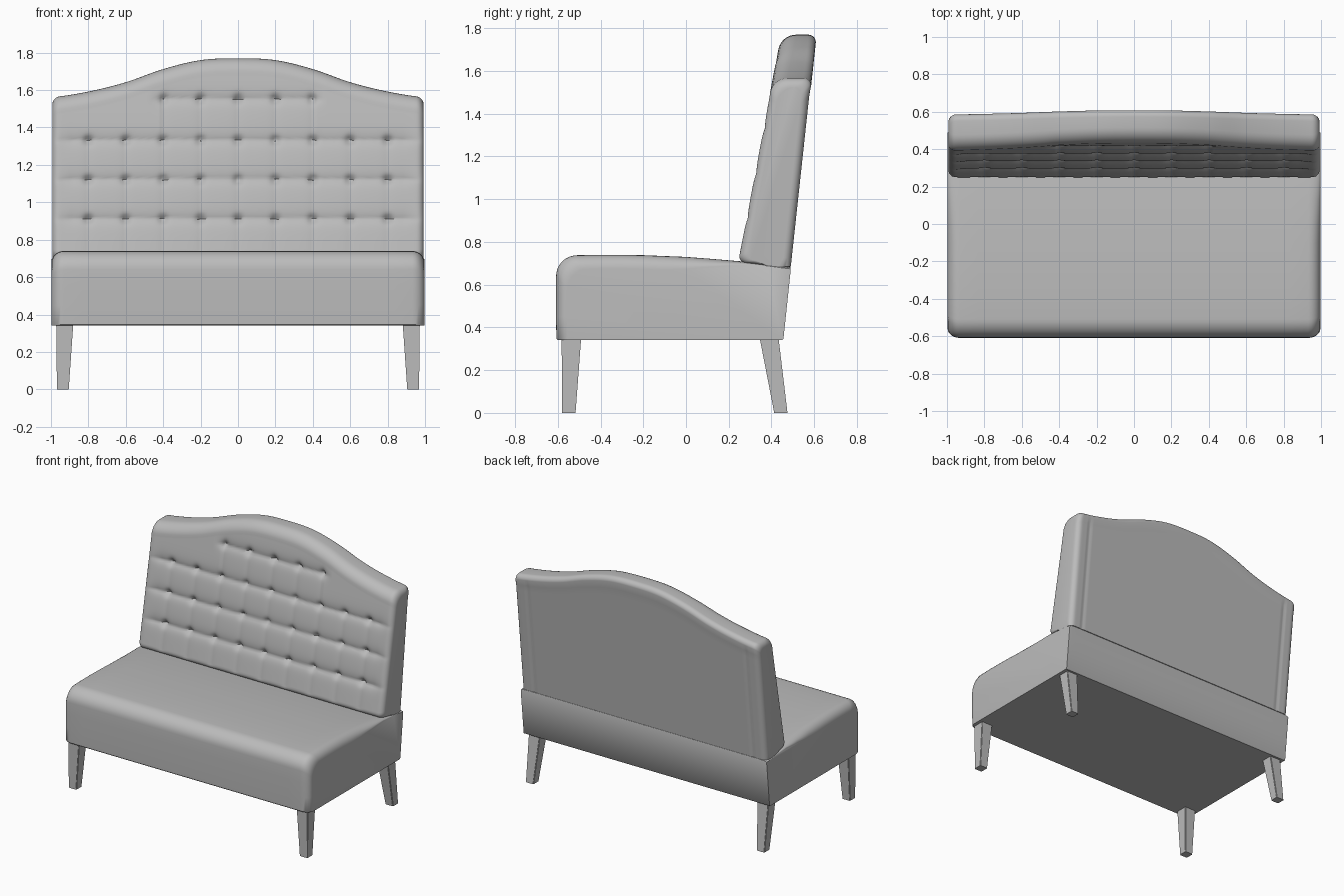
import bpy, bmesh, math

if "Cube" in bpy.data.objects:
    bpy.data.objects.remove(bpy.data.objects["Cube"])

grey = bpy.data.materials.new("grey upholstery")
grey.diffuse_color = (0.5, 0.5, 0.5, 1)
grey.use_nodes = True
grey.node_tree.nodes["Principled BSDF"].inputs["Base Color"].default_value = grey.diffuse_color


def finish(name, bm, angle):
    bmesh.ops.recalc_face_normals(bm, faces=bm.faces)
    me = bpy.data.meshes.new(name)
    bm.to_mesh(me)
    bm.free()
    me.materials.append(grey)
    ob = bpy.data.objects.new(name, me)
    bpy.context.collection.objects.link(ob)
    bpy.ops.object.select_all(action='DESELECT')
    ob.select_set(True)
    bpy.context.view_layer.objects.active = ob
    bpy.ops.object.shade_smooth_by_angle(angle=math.radians(angle))
    return ob


def stations(half, r, step):
    """(x, inset) pairs along the width, with rounded ends of radius r."""
    n = round(2 * (half - r) / step)
    mid = [(-half + r + 2 * (half - r) * i / n, 0) for i in range(n + 1)]
    arc = [math.pi / 2 * k / 6 for k in range(1, 7)]
    end = [(half - r + r * math.sin(a), r * (1 - math.cos(a))) for a in arc]
    return [(-x, d) for x, d in reversed(end)] + mid + [*end]


def loft(name, half, r, step, section, angle):
    """Skin closed (y, z) sections along x and cap both ends."""
    bm = bmesh.new()
    rings = [[bm.verts.new((x, y, z)) for y, z in section(x, d)]
             for x, d in stations(half, r, step)]
    for a, b in zip(rings, rings[1:]):
        for i in range(len(a)):
            j = (i + 1) % len(a)
            bm.faces.new((a[i], a[j], b[j], b[i]))
    bm.faces.new(rings[0])
    bm.faces.new(rings[-1])
    return finish(name, bm, angle)


def corner(cy, cz, ry, rz, a0, a1, n):
    """Elliptic corner points, angles in degrees."""
    return [(cy + ry * math.cos(t), cz + rz * math.sin(t))
            for t in (math.radians(a0 + (a1 - a0) * k / n) for k in range(n + 1))]


# Seat: crowned top, rounded front and side edges
def seat_section(x, d):
    pts = [(-0.60, 0.34), (-0.606, 0.346), (-0.609, 0.45), (-0.608, 0.56)]
    pts += corner(-0.508, 0.64, 0.1, 0.098, 180, 90, 9)
    pts += [(-0.4, 0.74), (-0.3, 0.74), (-0.2, 0.738), (-0.1, 0.734), (0, 0.73),
            (0.13, 0.72), (0.26, 0.709), (0.38, 0.694), (0.488, 0.682),
            (0.49, 0.676), (0.456, 0.346), (0.45, 0.34)]
    out = []
    for y, z in pts:
        side = min(1, max(0.12, (0.35 - y) / 0.4))
        front = max(0, min(1, (-0.45 - y) / 0.1))
        high = max(0, min(1, (z - 0.5) / 0.15))
        out.append((y + 0.8 * d * front, z - d * side * high))
    return out


loft("seat", 0.997, 0.065, 0.1, seat_section, 40)


# Backrest: arched top, leaning back, button-tufted front
ARCH = [(0, 1.77), (0.2, 1.76), (0.4, 1.712), (0.6, 1.642), (0.8, 1.592), (1.0, 1.562)]


def arch(x):
    x = min(abs(x), 0.9999)
    i = int(x / 0.2)
    t = x / 0.2 - i
    p = [ARCH[abs(k) if k < 6 else 5][1] for k in (i - 1, i, i + 1, i + 2)]
    return p[1] + 0.5 * t * (p[2] - p[0] + t * (2 * p[0] - 5 * p[1] + 4 * p[2] - p[3]
                             + t * (3 * (p[1] - p[2]) + p[3] - p[0])))


def tuft(x, z):
    """Depth of the quilting at a point on the front face."""
    edge = max(0, min(1, (0.99 - abs(x)) / 0.1))
    dx = abs(x - 0.2 * round(x / 0.2))
    top = 1.55 if abs(x) < 0.41 else 1.33
    fade = max(0, min(1, 1 - (z - top) / 0.06))
    depth = 0.006 * math.exp(-dx / 0.025) * fade * edge
    for row in (0.91, 1.12, 1.33, 1.55):
        if row > 1.5:
            reach = max(0, min(1, (0.47 - abs(x)) / 0.08))
        else:
            reach = edge
        dz = z - row
        fall = 0.035 if dz > 0 else 0.022
        depth += 0.017 * math.exp(-abs(dz) / fall) * reach
        if abs(x) < 0.9:
            depth += 0.02 * math.exp(-(dx * dx + dz * dz) / 0.0005) * reach
    return depth


def front_y(z):
    return 0.262 + 0.19 * (z - 0.8)


def back_y(z):
    return 0.49 + 0.108 * (z - 0.68)


def back_section(x, d):
    top = arch(x) - d
    r = 0.085
    zf, low = top - r, 0.735 + 0.3 * d
    pts = []
    for k in range(71):
        z = low + (zf - low) * k / 70
        pts.append((front_y(z) + d + tuft(x, z), z))
    y0 = pts[-1][0]
    yb = back_y(top) - d
    pts += corner(y0 + r, zf, r, r, 180, 90, 8)[1:]
    pts += corner(yb - 0.035, top - 0.035, 0.035, 0.035, 90, 0, 6)
    # plain back with a fine seam down each side
    for k in range(1, 21):
        z = top - 0.035 + (0.685 - top + 0.035) * k / 20
        seam = 0.006 * math.exp(-((abs(x) - 0.885) / 0.009) ** 2) if z < 1.5 else 0
        pts.append((back_y(z) - d - seam, z))
    pts += [(0.47 - d, 0.68), (0.38, 0.688)]
    pts += corner(front_y(low) + d + 0.035, low, 0.035, 0.036, 270, 180, 5)[:-1]
    return pts


loft("backrest", 0.993, 0.04, 0.0125, back_section, 50)


# Tapered legs, the rear pair raked backwards
def leg(name, side, foot, head):
    bm = bmesh.new()
    loops = []
    for z, (y0, y1), (x0, x1) in ((0, foot, (0.905, 0.968)), (0.36, head, (0.88, 0.972))):
        loops.append([bm.verts.new((side * x, y, z))
                      for x, y in ((x0, y0), (x1, y0), (x1, y1), (x0, y1))])
    a, b = loops
    for i in range(4):
        j = (i + 1) % 4
        bm.faces.new((a[i], a[j], b[j], b[i]))
    bm.faces.new(a)
    bm.faces.new(b)
    upright = [e for e in bm.edges if abs(e.verts[0].co.z - e.verts[1].co.z) > 0.1]
    bmesh.ops.bevel(bm, geom=upright, offset=0.004, segments=2, affect='EDGES')
    finish(name, bm, 50)


for label, side in (("left", -1), ("right", 1)):
    leg("front_leg_" + label, side, (-0.58, -0.517), (-0.582, -0.49))
    leg("rear_leg_" + label, side, (0.413, 0.475), (0.343, 0.432))
